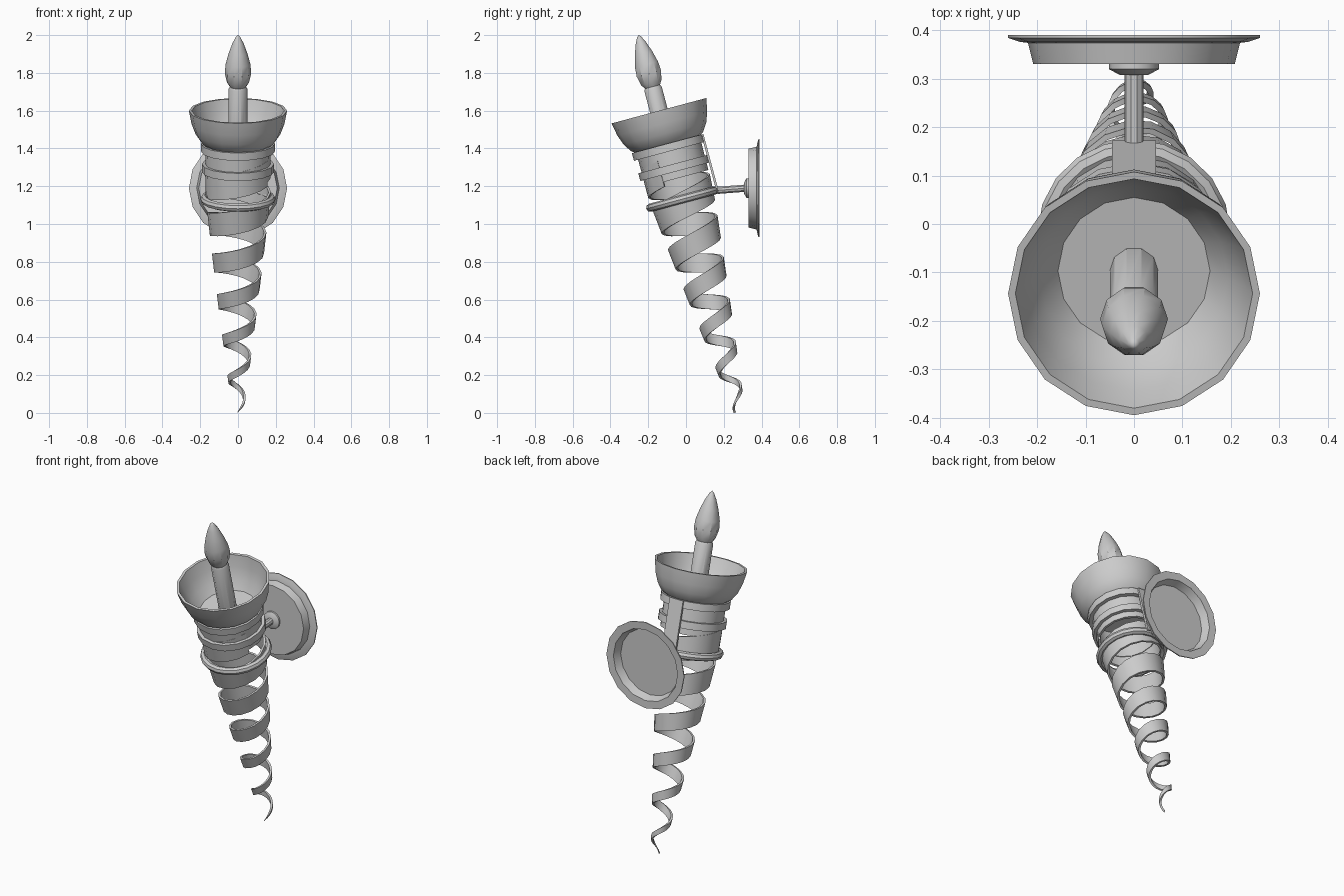
import bpy, math
from mathutils import Matrix, Vector

if "Cube" in bpy.data.objects:
    bpy.data.objects.remove(bpy.data.objects["Cube"])

# torch axis leans forward 15 degrees; local z runs along the torch
TILT = Matrix.Translation((0, 0.285, 0)) @ Matrix.Rotation(math.radians(15), 4, 'X')
# wall fitting axis: local z points along +y at mounting height
WALL = Matrix.Translation((0, 0, 1.19)) @ Matrix.Rotation(math.radians(-90), 4, 'X')


def make(name, verts, faces, mat, angle=35):
    me = bpy.data.meshes.new(name)
    me.from_pydata([mat @ Vector(v) for v in verts], [], faces)
    me.validate()
    ob = bpy.data.objects.new(name, me)
    bpy.context.collection.objects.link(ob)
    bpy.ops.object.select_all(action='DESELECT')
    ob.select_set(True)
    bpy.context.view_layer.objects.active = ob
    bpy.ops.object.mode_set(mode='EDIT')
    bpy.ops.mesh.select_all(action='SELECT')
    bpy.ops.mesh.remove_doubles(threshold=0.0002)
    bpy.ops.mesh.normals_make_consistent(inside=False)
    bpy.ops.object.mode_set(mode='OBJECT')
    bpy.ops.object.shade_smooth_by_angle(angle=math.radians(angle))
    return ob


def lathe(name, profile, mat, n=16, closed=False):
    """Spin (radius, height) points around local z."""
    m = len(profile)
    verts = [(r * math.cos(2 * math.pi * i / n), r * math.sin(2 * math.pi * i / n), z)
             for i in range(n) for r, z in profile]
    faces = []
    for i in range(n):
        a, b = i * m, (i + 1) % n * m
        for j in range(m if closed else m - 1):
            k = (j + 1) % m
            faces.append((a + j, b + j, b + k, a + k))
    return make(name, verts, faces, mat)


# cup
lathe("cup", [(0, 1.46), (0.16, 1.46), (0.198, 1.488), (0.226, 1.53), (0.246, 1.585),
              (0.26, 1.656), (0.245, 1.656), (0.225, 1.59), (0.195, 1.525), (0.157, 1.475),
              (0, 1.475)], TILT)

# candle tube and flame bulb
lathe("candle", [(0, 1.47), (0.05, 1.47), (0.05, 1.775), (0.042, 1.79), (0, 1.79)], TILT, 10)
lathe("bulb", [(0, 1.78), (0.04, 1.782), (0.058, 1.81), (0.07, 1.86), (0.066, 1.91),
               (0.05, 1.97), (0.03, 2.025), (0.012, 2.06), (0, 2.072)], TILT, 10)

# upper body sleeve and two hoops
lathe("sleeve", [(0.172, 1.285), (0.174, 1.47), (0.16, 1.47), (0.158, 1.285)], TILT, 16, True)
for name, z, r in (("upper_band", 1.434, 0.196), ("lower_band", 1.322, 0.191)):
    lathe(name, [(r, z), (r, z + 0.042), (r - 0.022, z + 0.042), (r - 0.022, z)], TILT, 16, True)

# tapered spiral ribbon
verts, faces = [], []
STEPS, PITCH, T0, T1 = 100, 0.202, 0.008, 1.26
for i in range(STEPS + 1):
    t = T0 + (T1 - T0) * i / STEPS
    a = math.radians(270) + 2 * math.pi * (t - 0.012) / PITCH
    h = min(0.02 + 0.11 * t, 0.14) * min(1, 0.1 + i / 8)
    for dz, inset in ((0, 0), (h, 0), (h, 0.012), (0, 0.012)):
        z = t + dz
        r = min(0.03 + 0.135 * z - 0.013 * z * z, 0.174) - inset
        verts.append((r * math.cos(a), r * math.sin(a), z))
    if i:
        p, q = 4 * i - 4, 4 * i
        faces += [(p + j, p + (j + 1) % 4, q + (j + 1) % 4, q + j) for j in range(4)]
faces += [(3, 2, 1, 0), tuple(4 * STEPS + j for j in range(4))]
make("spiral", verts, faces, TILT)

# support ring around the spiral
lathe("support_ring", [(0.177 + 0.022 * math.cos(k * math.pi / 4),
                        1.172 + 0.022 * math.sin(k * math.pi / 4)) for k in range(8)],
      TILT, 20, True)

# back strap joining the hoops to the ring
verts = [(x, y, z) for x in (-0.045, 0.045) for y in (0.184, 0.196) for z in (1.165, 1.476)]
make("back_strap", verts, [(0, 1, 3, 2), (4, 6, 7, 5), (0, 4, 5, 1),
                           (2, 3, 7, 6), (0, 2, 6, 4), (1, 5, 7, 3)], TILT)

# arm to the wall, with collar
start, end = Vector((0, 0.165, 1.178)), Vector((0, 0.32, 1.19))
d = end - start
arm_mat = Matrix.Translation(start) @ d.to_track_quat('Z', 'Y').to_matrix().to_4x4()
lathe("arm", [(0, 0), (0.02, 0), (0.02, d.length), (0, d.length)], arm_mat, 10)
lathe("collar", [(0, 0.308), (0.03, 0.308), (0.052, 0.32), (0.052, 0.332), (0, 0.332)], WALL, 12)

# hollow-backed wall plate with flange
lathe("wall_plate", [(0, 0.33), (0.208, 0.33), (0.219, 0.374), (0.235, 0.376), (0.26, 0.384),
                     (0.26, 0.39), (0.215, 0.388), (0.198, 0.342), (0, 0.342)], WALL)
